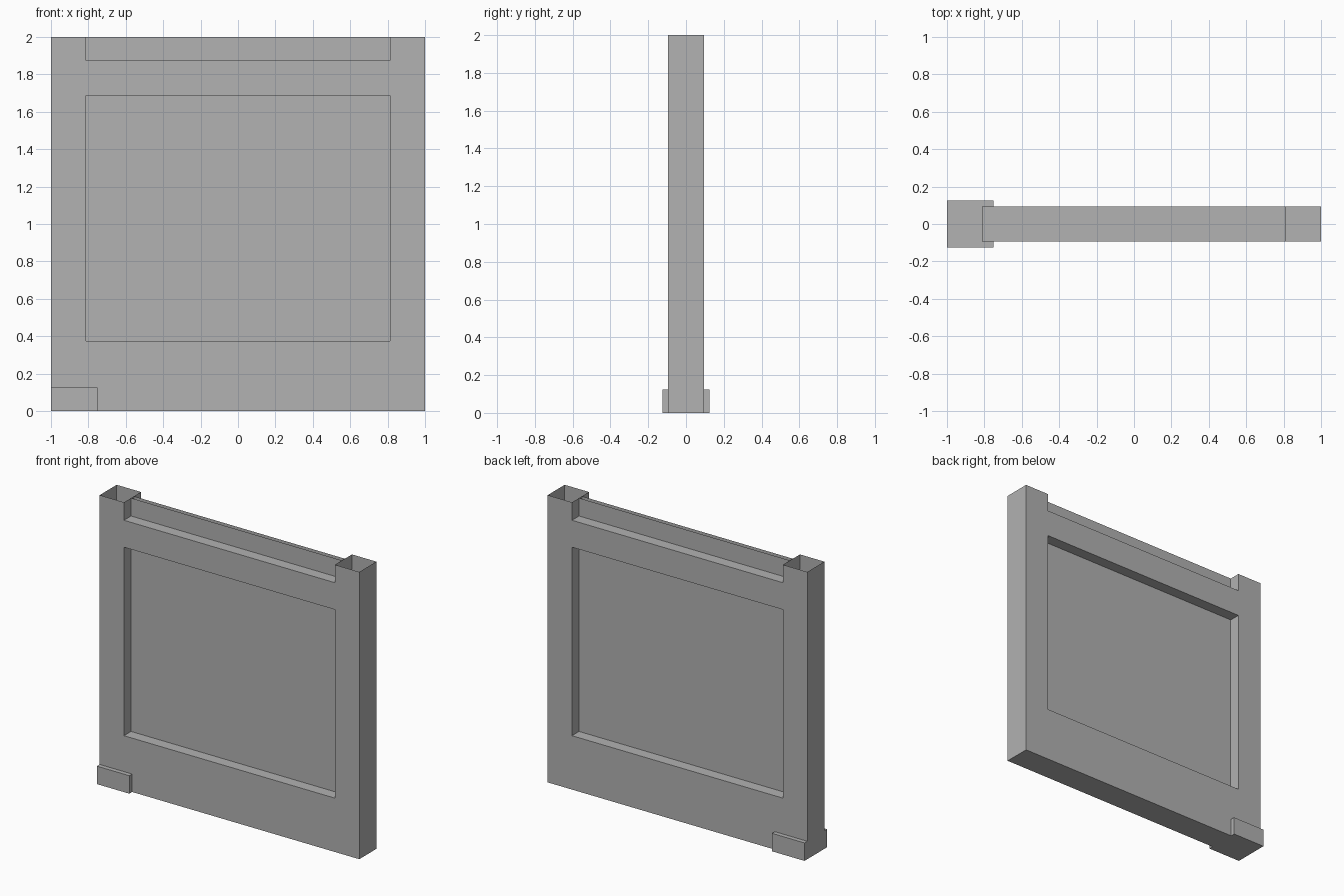
import bpy, bmesh

if "Cube" in bpy.data.objects:
    bpy.data.objects.remove(bpy.data.objects["Cube"])

grey = bpy.data.materials.new("plain grey")
grey.diffuse_color = (0.445, 0.445, 0.445, 1)
grey.use_nodes = True
grey.node_tree.nodes["Principled BSDF"].inputs["Base Color"].default_value = grey.diffuse_color

HALF = 0.094      # half thickness of the frame
PANE = 0.016      # half thickness of the thin infill
INNER = 0.8125    # inner edge of the posts


def box(name, x, y, z, skip=()):
    """Box between (min, max) ranges; skip leaves out sides such as '+z'."""
    bm = bmesh.new()
    bmesh.ops.create_cube(bm, size=1)
    bm.normal_update()
    drop = []
    for f in bm.faces:
        axis = max(range(3), key=lambda i: abs(f.normal[i]))
        side = ("+" if f.normal[axis] > 0 else "-") + "xyz"[axis]
        if side in skip:
            drop.append(f)
    for v in bm.verts:
        v.co = [r[0] if c < 0 else r[1] for c, r in zip(v.co, (x, y, z))]
    bmesh.ops.delete(bm, geom=drop, context="FACES")
    mesh = bpy.data.meshes.new(name)
    bm.to_mesh(mesh)
    bm.free()
    mesh.materials.append(grey)
    obj = bpy.data.objects.new(name, mesh)
    bpy.context.collection.objects.link(obj)
    return obj


thick, thin, span = (-HALF, HALF), (-PANE, PANE), (-INNER, INNER)
ends = ("-x", "+x")

# Hollow posts, open at the top
box("left_post", (-1, -INNER), thick, (0, 2), ("+z",))
box("right_post", (INNER, 1), thick, (0, 2), ("+z",))

# Cross rails between the posts
box("bottom_rail", span, thick, (0, 0.375), ends)
box("top_rail", span, thick, (1.6875, 1.875), ends)

# Thin recessed infill, between the rails and above the top rail
box("main_panel", span, thin, (0.375, 1.6875), ends + ("-z", "+z"))
box("upper_panel", span, thin, (1.875, 2), ends + ("-z", "+z"))

# Block around the foot of the left post
box("corner_block", (-1, -0.75), (-0.125, 0.125), (0, 0.125))
